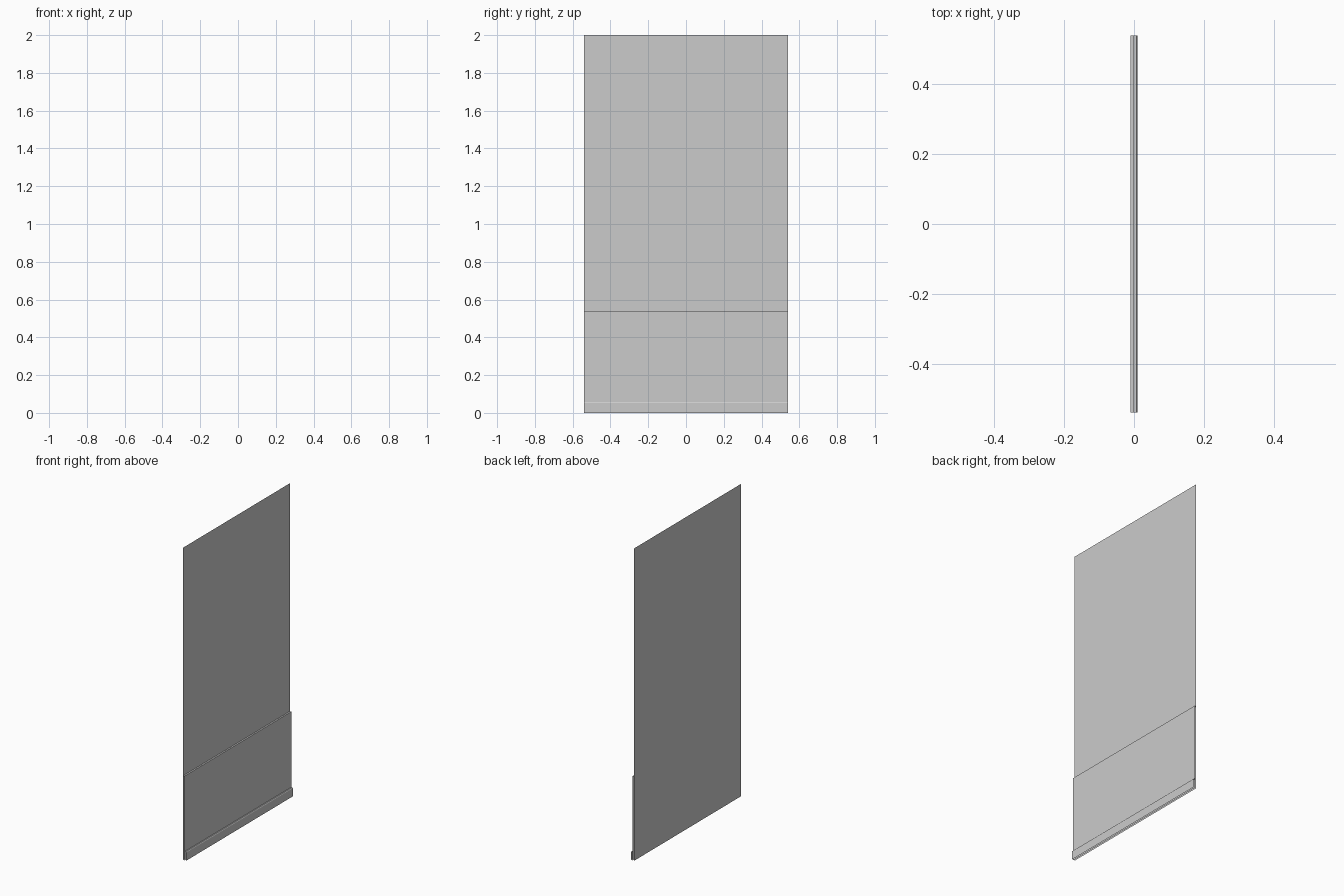
import bpy

if "Cube" in bpy.data.objects:
    bpy.data.objects.remove(bpy.data.objects["Cube"])

HALF_WIDTH = 0.54


def sheet(name, profile):
    """Sweep an open (x, z) profile along y, leaving the ends open."""
    verts = [(x, y, z) for x, z in profile for y in (-HALF_WIDTH, HALF_WIDTH)]
    faces = [(2 * i, 2 * i + 1, 2 * i + 3, 2 * i + 2) for i in range(len(profile) - 1)]
    mesh = bpy.data.meshes.new(name)
    mesh.from_pydata(verts, [], faces)
    obj = bpy.data.objects.new(name, mesh)
    bpy.context.collection.objects.link(obj)
    return obj


# Full-height wall surface
sheet("wall", [(-0.01, 0), (-0.01, 2)])

# Lower panel with a thin top ledge
sheet("wainscot", [(0.0, 0), (0.0, 0.54), (-0.01, 0.54)])

# Skirting board with a slightly bevelled top
sheet("baseboard", [(0.01, 0), (0.01, 0.052), (0.007, 0.057), (0.0, 0.057)])
